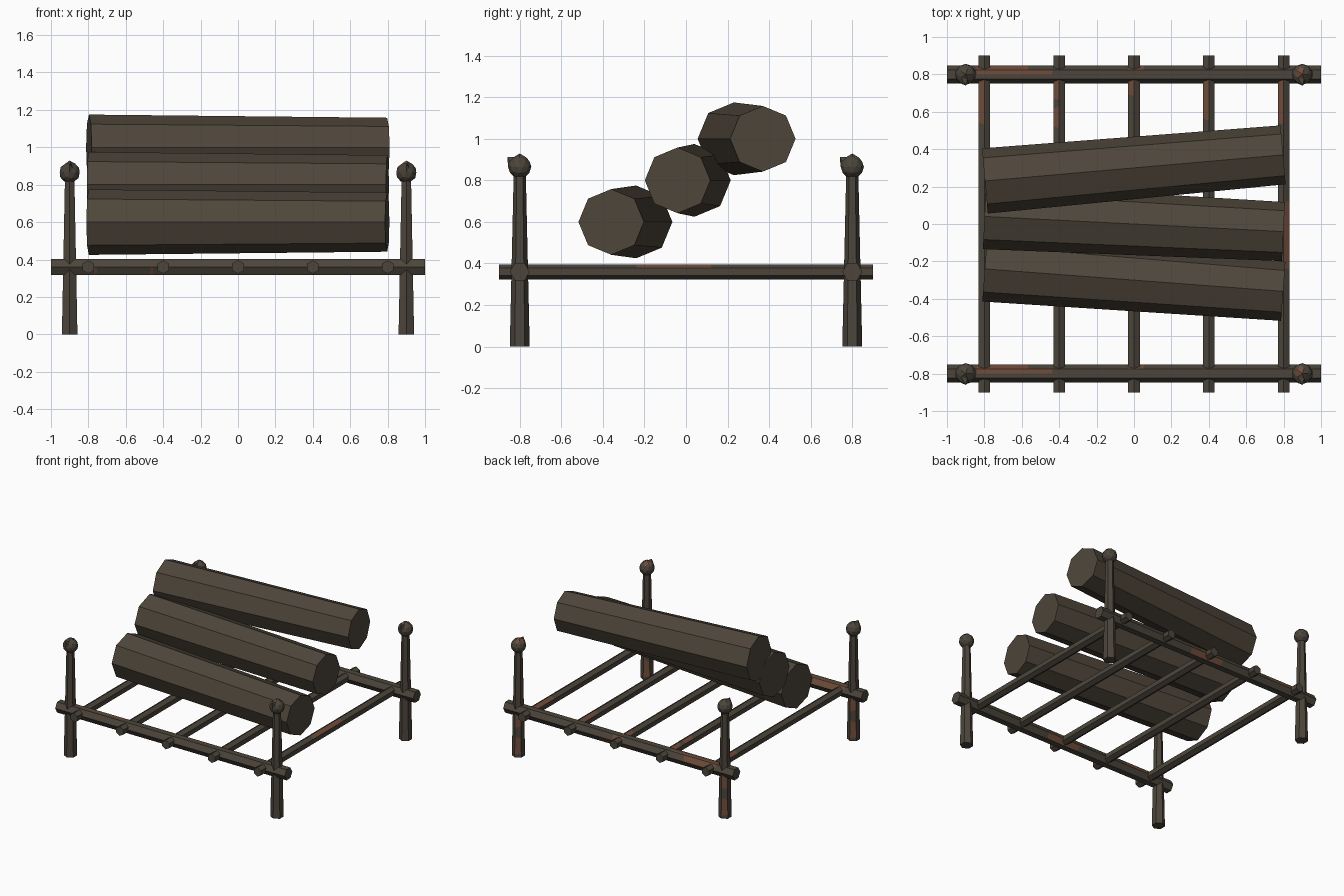
import bpy, bmesh
from math import radians
from mathutils import Matrix, Vector

cube = bpy.data.objects.get("Cube")
if cube:
    bpy.data.objects.remove(cube, do_unlink=True)


def make_material(name, colour):
    mat = bpy.data.materials.new(name)
    mat.use_nodes = True
    rgba = (*colour, 1.0)
    mat.diffuse_color = rgba
    bsdf = mat.node_tree.nodes["Principled BSDF"]
    bsdf.inputs["Base Color"].default_value = rgba
    bsdf.inputs["Roughness"].default_value = 0.9
    return mat


IRON = make_material("dark iron", (0.072, 0.060, 0.044))
RUST = make_material("rust", (0.165, 0.074, 0.043))
BARK = make_material("log brown", (0.077, 0.061, 0.043))

TURN = {
    "X": Matrix.Rotation(radians(90), 4, "Y"),
    "Y": Matrix.Rotation(radians(-90), 4, "X"),
    "Z": Matrix.Identity(4),
}


def finish(bm, name, mats):
    mesh = bpy.data.meshes.new(name)
    bm.to_mesh(mesh)
    bm.free()
    for mat in mats:
        mesh.materials.append(mat)
    obj = bpy.data.objects.new(name, mesh)
    bpy.context.collection.objects.link(obj)


def cut(bm, point, normal):
    bmesh.ops.bisect_plane(bm, geom=bm.verts[:] + bm.edges[:] + bm.faces[:],
                           plane_co=point, plane_no=normal)


def rod(name, axis, centre, length, r1, r2, patches=(), split=None,
        sides=6, spin=0, mats=(IRON, RUST)):
    """Straight prism; each patch (start, end, side) along its axis is painted as rust."""
    bm = bmesh.new()
    bmesh.ops.create_cone(bm, cap_ends=True, segments=sides,
                          radius1=r1, radius2=r2, depth=length)
    turn = Matrix.Rotation(radians(spin), 4, "Z") @ TURN[axis]
    bmesh.ops.transform(bm, matrix=Matrix.Translation(centre) @ turn, verts=bm.verts)
    k = "XYZ".index(axis)
    if split:
        cut(bm, centre, split)
    for start, end, _ in patches:
        # Slanted cuts give the patches ragged ends
        for pos, slant in ((start, 0.2), (end, -0.25)):
            point = Vector(centre)
            point[k] = pos
            normal = Vector((slant, slant, slant))
            normal[k] = 1
            cut(bm, point, normal)
    for face in bm.faces:
        mid = face.calc_center_median()
        outward = mid - Vector(centre)
        outward[k] = 0
        for start, end, side in patches:
            if start < mid[k] < end and outward.normalized().dot(Vector(side)) > 0.95:
                face.material_index = 1
    finish(bm, name, mats)


def finial(name, centre, rusty):
    """Knob with a raised crown and one forged spur towards the front."""
    bm = bmesh.new()
    bmesh.ops.create_icosphere(bm, subdivisions=2, radius=0.056)
    max(bm.verts, key=lambda v: v.co.z).co.z = 0.064
    spur = max(bm.verts, key=lambda v: v.co.dot(Vector((0, -0.8, 0.6))))
    spur.co = Vector((0, -0.060, 0.047))
    bm.normal_update()
    for face in bm.faces:
        if rusty and face.normal.x < -0.1 and face.normal.z > 0.75:
            face.material_index = 1
    bmesh.ops.translate(bm, verts=bm.verts, vec=centre)
    finish(bm, name, (IRON, RUST))


# Corner posts with knobs
POST_SIDE = (-0.5, 0.87, 0)
POST_RUST = [(0.03, 0.15, POST_SIDE), (0.24, 0.32, POST_SIDE)]
for depth, y in (("front", -0.8), ("back", 0.8)):
    for side, x in (("right", -0.9), ("left", 0.9)):
        rod(f"{depth}_{side}_post", "Z", (x, y, 0.42), 0.84, 0.048, 0.029, POST_RUST)
        finial(f"{depth}_{side}_finial", (x, y, 0.865), x > 0)

# Long rails joining the posts, rusty along the back half of the top
TOP_HALF, BACK_SLOPE = (0, 0.28, 0.96), (0, 0.87, 0.5)
BACK_UNDER, FRONT_UNDER = (0, 0.87, -0.5), (0, -0.87, -0.5)
RAIL_RUST = [(-0.83, -0.45, TOP_HALF), (-0.83, -0.58, BACK_SLOPE),
             (-0.02, 0.04, BACK_SLOPE), (-0.12, 0.16, BACK_UNDER),
             (-0.78, -0.74, FRONT_UNDER), (-0.48, -0.44, FRONT_UNDER)]
for depth, y in (("front", -0.8), ("back", 0.8)):
    rod(f"{depth}_rail", "X", (0, y, 0.36), 2.0, 0.048, 0.048, RAIL_RUST, split=(0, 1, 0))

# Grate bars, rusty on their upper slopes
UP_RIGHT, UP_LEFT = (-0.5, 0, 0.87), (0.5, 0, 0.87)
BAR_RUST = {
    -0.8: [(0.54, 0.76, UP_RIGHT)],
    -0.4: [(0.52, 0.62, UP_RIGHT), (0.67, 0.76, UP_RIGHT)],
    0.0: [(0.69, 0.76, UP_RIGHT)],
    0.4: [(0.56, 0.76, UP_RIGHT)],
    0.8: [(0.54, 0.76, UP_RIGHT), (-0.23, 0.11, UP_LEFT)],
}
for i, (x, patches) in enumerate(BAR_RUST.items()):
    rod(f"grate_bar_{i + 1}", "Y", (x, 0, 0.36), 1.8, 0.036, 0.036, patches)

# Tapered, faceted logs stacked in a leaning row
LOGS = {"lower": (-0.30, 0.6, -4.3), "middle": (0.0, 0.8, -2.9), "upper": (0.30, 1.0, 5.0)}
for name, (y, z, spin) in LOGS.items():
    rod(f"{name}_log", "X", (0, y, z), 1.6, 0.175, 0.158, sides=8, spin=spin, mats=(BARK,))
